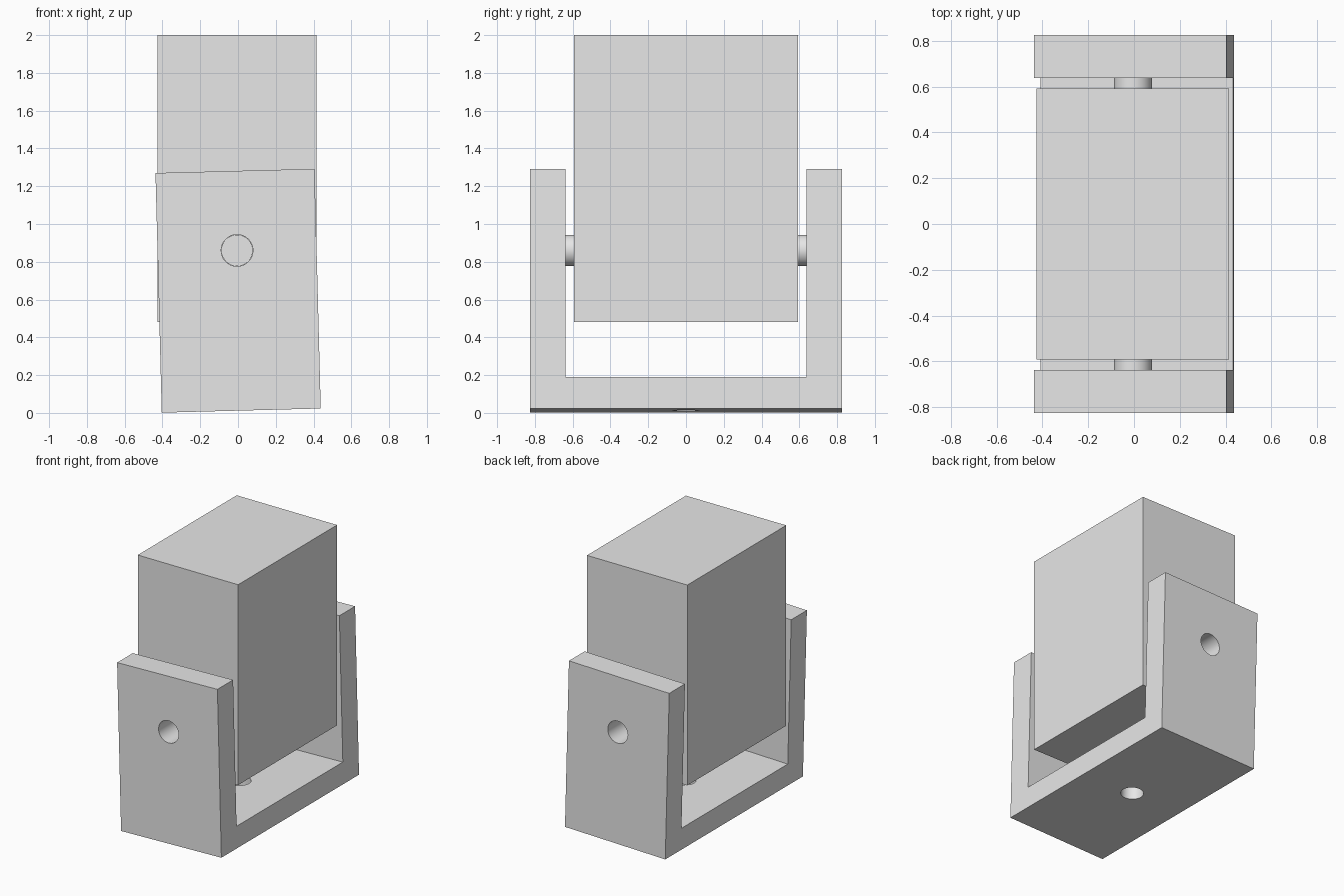
import bpy, bmesh, math
from mathutils import Matrix, Vector

cube = bpy.data.objects.get("Cube")
if cube:
    bpy.data.objects.remove(cube, do_unlink=True)

grey = bpy.data.materials.new("plain grey")
grey.use_nodes = True
grey.diffuse_color = (0.8, 0.8, 0.8, 1)
grey.node_tree.nodes["Principled BSDF"].inputs["Base Color"].default_value = (0.8, 0.8, 0.8, 1)

WIDTH = 0.842
PIN = Vector((-0.005, 0, 0.86))      # pivot axis runs along y through here
TILT = Matrix.Rotation(math.radians(-1.5), 4, 'Y')
OUTER, INNER = 0.825, 0.637          # arm faces, measured from the middle
TOP, FLOOR, BASE = 0.421, -0.682, -0.848   # heights relative to the pivot
HOLE = 0.084


def finish(name, bm):
    bmesh.ops.recalc_face_normals(bm, faces=bm.faces)
    mesh = bpy.data.meshes.new(name)
    bm.to_mesh(mesh)
    bm.free()
    mesh.materials.append(grey)
    obj = bpy.data.objects.new(name, mesh)
    bpy.context.collection.objects.link(obj)
    return obj


def cylinder(name, radius, length, centre, along_y):
    bm = bmesh.new()
    turn = Matrix.Rotation(math.pi / 2, 4, 'X') if along_y else Matrix()
    bmesh.ops.create_cone(bm, cap_ends=True, segments=64, radius1=radius, radius2=radius,
                          depth=length, matrix=Matrix.Translation(centre) @ turn)
    return finish(name, bm)


def smooth(obj):
    bpy.ops.object.select_all(action='DESELECT')
    obj.select_set(True)
    bpy.context.view_layer.objects.active = obj
    bpy.ops.object.shade_smooth_by_angle(angle=math.radians(30))


# U-shaped bracket: side profile extruded across the width
half = [(OUTER, BASE), (OUTER, TOP), (INNER, TOP), (INNER, FLOOR)]
profile = half + [(-y, z) for y, z in reversed(half)]
bm = bmesh.new()
face = bm.faces.new([bm.verts.new((-WIDTH / 2, y, z)) for y, z in profile])
side = bmesh.ops.extrude_face_region(bm, geom=[face])
bmesh.ops.translate(bm, vec=(WIDTH, 0, 0),
                    verts=[v for v in side["geom"] if isinstance(v, bmesh.types.BMVert)])
bracket = finish("bracket", bm)

# Pivot bore through both arms, mounting hole through the base
cutters = [cylinder("pivot_cutter", HOLE, 2, (0, 0, 0), True),
           cylinder("base_cutter", 0.08, 0.5, (0, 0, BASE), False)]
for cutter in cutters:
    cutter.hide_render = True
    cut = bracket.modifiers.new(cutter.name, 'BOOLEAN')
    cut.operation = 'DIFFERENCE'
    cut.solver = 'EXACT'
    cut.object = cutter
bpy.context.view_layer.update()
drilled = bpy.data.meshes.new_from_object(
    bracket.evaluated_get(bpy.context.evaluated_depsgraph_get()))
bracket.modifiers.clear()
bracket.data = drilled
for cutter in cutters:
    bpy.data.objects.remove(cutter, do_unlink=True)
bracket.matrix_world = Matrix.Translation(PIN) @ TILT
smooth(bracket)

# Upright block hung between the arms
BLOCK_HALF, BLOCK_LOW, BLOCK_HIGH = 0.593, 0.48, 2.0
bm = bmesh.new()
bmesh.ops.create_cube(bm, size=1)
bmesh.ops.scale(bm, vec=(WIDTH, 2 * BLOCK_HALF, BLOCK_HIGH - BLOCK_LOW), verts=bm.verts)
bmesh.ops.translate(bm, vec=(PIN.x, 0, (BLOCK_HIGH + BLOCK_LOW) / 2), verts=bm.verts)
finish("block", bm)

# Short pivot pins between block and arms
for name, sign in (("front_pin", -1), ("back_pin", 1)):
    centre = PIN + Vector((0, sign * (BLOCK_HALF + INNER) / 2, 0))
    smooth(cylinder(name, HOLE - 0.001, INNER - BLOCK_HALF + 0.004, centre, True))
